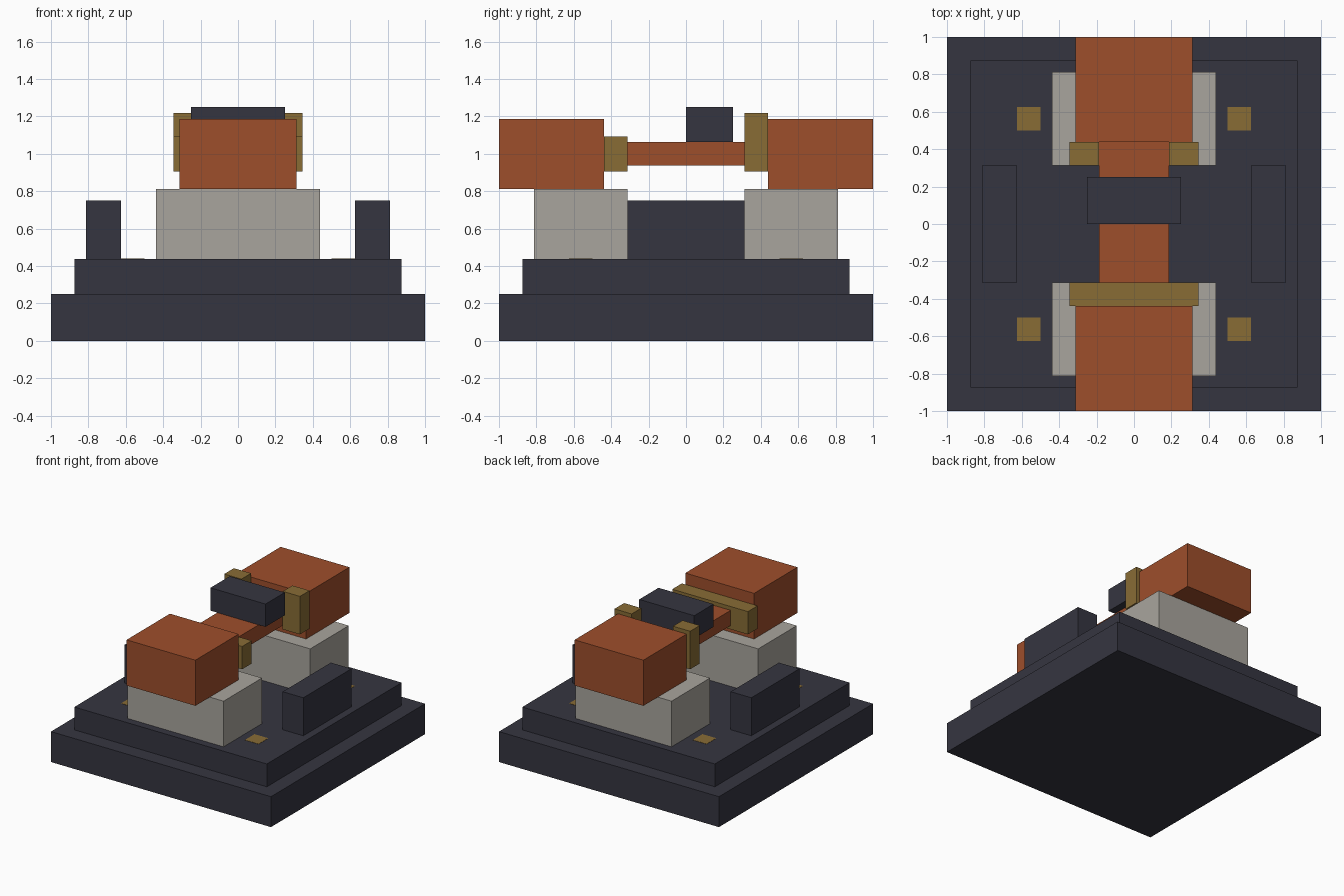
import bpy
import bmesh

cube = bpy.data.objects.get("Cube")
if cube:
    bpy.data.objects.remove(cube, do_unlink=True)


def linear(v):
    v /= 255
    return v / 12.92 if v <= 0.04045 else ((v + 0.055) / 1.055) ** 2.4


def material(name, *rgb):
    colour = (*[linear(c) for c in rgb], 1)
    mat = bpy.data.materials.new(name)
    mat.use_nodes = True
    mat.diffuse_color = colour
    bsdf = mat.node_tree.nodes["Principled BSDF"]
    bsdf.inputs["Base Color"].default_value = colour
    bsdf.inputs["Roughness"].default_value = 0.8
    return mat


DARK = material("dark slate", 53, 53, 64)
COPPER = material("copper", 158, 78, 43)
STONE = material("pale stone", 169, 165, 157)
BRASS = material("brass", 136, 108, 53)


def box(name, mat, x, y, z):
    """Box spanning the given (low, high) range on each axis."""
    spans = (x, y, z)
    bm = bmesh.new()
    bmesh.ops.create_cube(bm, size=1)
    bmesh.ops.scale(bm, vec=[b - a for a, b in spans], verts=bm.verts)
    mesh = bpy.data.meshes.new(name)
    bm.to_mesh(mesh)
    bm.free()
    mesh.materials.append(mat)
    obj = bpy.data.objects.new(name, mesh)
    obj.location = [(a + b) / 2 for a, b in spans]
    bpy.context.collection.objects.link(obj)
    return obj


def sym(half):
    return (-half, half)


def side(s, a, b):
    """Range a..b mirrored to the side given by sign s."""
    return tuple(sorted((s * a, s * b)))


# Stepped base
U = 1 / 16
base_top, tier, deck, stand_top = 4 * U, 14 * U, 7 * U, 13 * U
box("base_slab", DARK, sym(1), sym(1), (0, base_top))
box("upper_slab", DARK, sym(tier), sym(tier), (base_top, deck))

# Stands and the large copper blocks at the front and back
for s, end in ((-1, "front"), (1, "back")):
    box(end + "_stand", STONE, sym(7 * U), side(s, 5 * U, 13 * U), (deck, stand_top))
    box(end + "_block", COPPER, sym(5 * U), side(s, 7 * U, 1), (stand_top, 19 * U))

# Connecting shaft and the box on top of it
box("shaft", COPPER, sym(3 * U), sym(7 * U), (15 * U, 17 * U))
box("top_box", DARK, sym(4 * U), (0, 4 * U), (17 * U, 20 * U))

# Brass collar across the front, brass posts at the back
box("front_collar", BRASS, sym(5.5 * U), (-7 * U, -5 * U), (14.5 * U, 17.5 * U))
for s, hand in ((-1, "right"), (1, "left")):
    box(hand + "_post", BRASS, side(s, 3 * U, 5.5 * U), (5 * U, 7 * U),
        (14.5 * U, 19.5 * U))
    box(hand + "_rail", DARK, side(s, 10 * U, 13 * U), sym(5 * U), (deck, 12 * U))

    # Brass pads flush with the deck, one near each corner
    for t, end in ((-1, "front"), (1, "back")):
        box(f"{end}_{hand}_pad", BRASS, side(s, 8 * U, 10 * U),
            side(t, 8 * U, 10 * U), (deck - 0.002, deck + 0.002))
